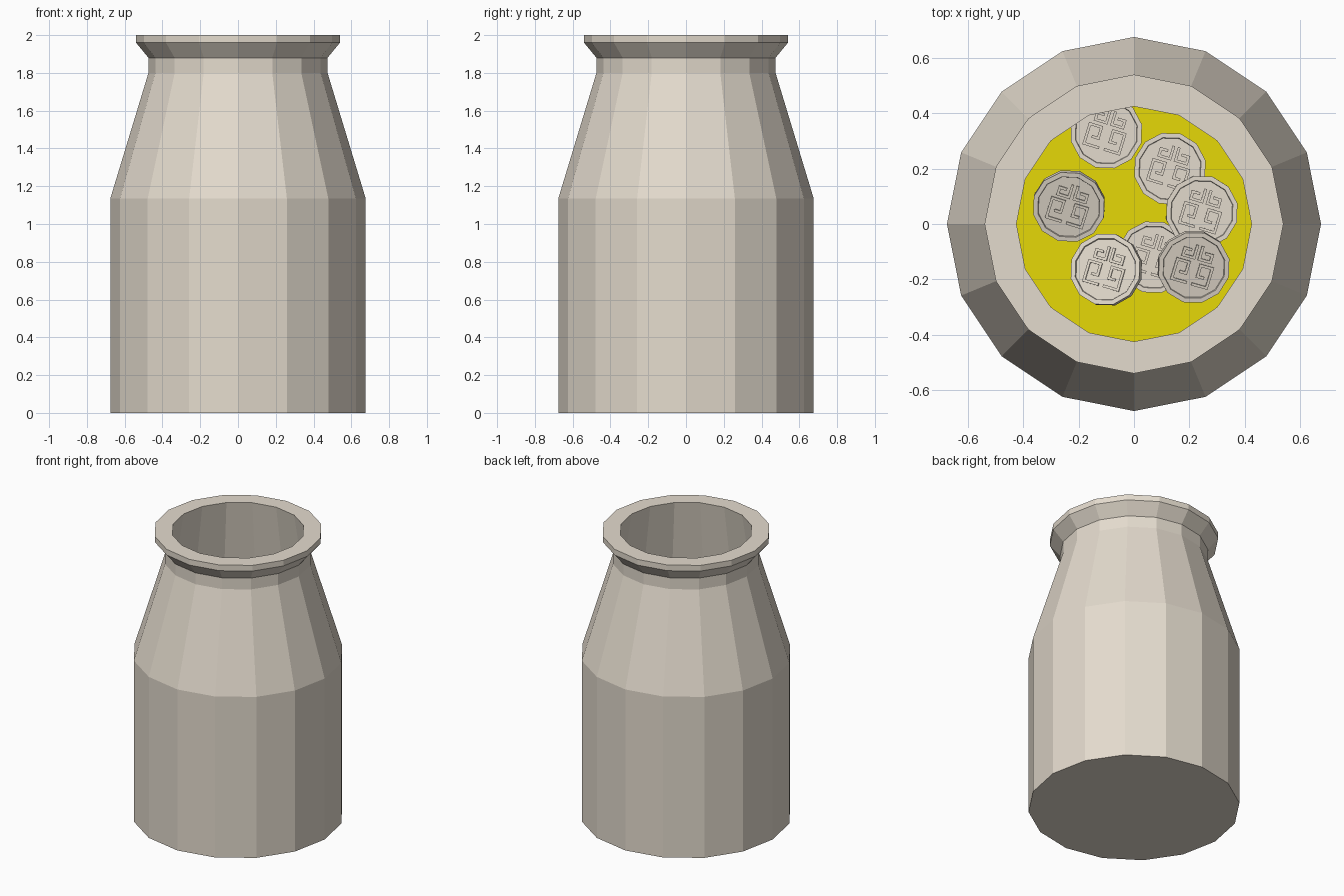
import bpy, bmesh, math
from mathutils import Matrix, Vector

if "Cube" in bpy.data.objects:
    bpy.data.objects.remove(bpy.data.objects["Cube"])


def material(name, rgb):
    m = bpy.data.materials.new(name)
    m.diffuse_color = (*rgb, 1)
    m.use_nodes = True
    m.node_tree.nodes["Principled BSDF"].inputs["Base Color"].default_value = m.diffuse_color
    return m


CLAY = material("warm stone", (0.775, 0.71, 0.615))
GOLD = material("yellow fill", (0.79, 0.69, 0.002))


def make_object(name, bm, mat):
    bmesh.ops.recalc_face_normals(bm, faces=bm.faces)
    mesh = bpy.data.meshes.new(name)
    bm.to_mesh(mesh)
    bm.free()
    mesh.materials.append(mat)
    ob = bpy.data.objects.new(name, mesh)
    bpy.context.collection.objects.link(ob)
    return ob


def lathe(bm, profile, sides):
    """Turn (radius, height) points about z, capping both ends."""
    rings = [[bm.verts.new((r * math.cos(math.tau * i / sides),
                            r * math.sin(math.tau * i / sides), z))
              for i in range(sides)] for r, z in profile]
    for a, b in zip(rings, rings[1:]):
        for i in range(sides):
            j = (i + 1) % sides
            bm.faces.new((a[i], a[j], b[j], b[i]))
    bm.faces.new(rings[0][::-1])
    bm.faces.new(rings[-1])


# Jar: faceted outside, flared lip, hollow inside with a straight sloping wall
bm = bmesh.new()
lathe(bm, [(0.676, 0), (0.676, 1.135), (0.474, 1.8), (0.474, 1.88),
           (0.54, 1.96), (0.54, 2.0), (0.425, 2.0), (0.60, 0.9), (0.60, 0.05)], 16)
make_object("jar", bm, CLAY)

# Fill: level surface inside the jar
LEVEL = 1.5
bm = bmesh.new()
bmesh.ops.create_circle(bm, cap_ends=True, segments=16, radius=0.505,
                        matrix=Matrix.Translation((0, 0, LEVEL)))
make_object("fill_surface", bm, GOLD)

# Coin ornament: a square key pattern, mirrored left and right
HOOK = [(0.014, -0.06), (0.066, -0.06), (0.066, 0.014), (0.022, 0.014),
        (0.022, -0.028), (0.042, -0.028)]
TOP_HOOK = [(0.010, 0.078), (0.010, 0.034), (0.052, 0.034), (0.052, 0.060), (0.030, 0.060)]


def bars(bm, path, z, width=0.010, height=0.012):
    for p, q in zip(path, path[1:]):
        p, q = Vector((*p, z)), Vector((*q, z))
        d = q - p
        mat = (Matrix.Translation((p + q) / 2)
               @ Matrix.Rotation(math.atan2(d.y, d.x), 4, "Z")
               @ Matrix.Diagonal((d.length + width, width, height, 1)))
        bmesh.ops.create_cube(bm, size=1, matrix=mat)


def coin(name, x, y, lift, tilt_x, tilt_y):
    bm = bmesh.new()
    # body with raised rim and sunken faces
    lathe(bm, [(0.113, -0.010), (0.115, -0.016), (0.132, -0.016),
               (0.132, 0.016), (0.115, 0.016), (0.113, 0.010)], 12)
    for side in (-1, 1):
        for path in (HOOK, TOP_HOOK):
            for z in (-0.010, 0.010):
                bars(bm, [(side * px, py) for px, py in path], z)
    ob = make_object(name, bm, CLAY)
    ob.matrix_world = (Matrix.Translation((x, y, LEVEL + lift))
                       @ Matrix.Rotation(math.radians(tilt_x), 4, "X")
                       @ Matrix.Rotation(math.radians(tilt_y), 4, "Y")
                       @ Matrix.Rotation(math.radians(-17), 4, "Z"))


# Coins: x, y, height above fill, tilt about x and y in degrees
COINS = [(-0.10, 0.33, 0.012, 0, 0), (0.13, 0.20, 0.012, 0, 0),
         (0.245, 0.045, 0.018, 1, 1), (-0.235, 0.065, 0.03, 14, -3),
         (-0.10, -0.165, 0.05, -6, -14), (0.07, -0.12, 0.012, 0, 0),
         (0.215, -0.155, 0.06, 10, 6)]
for n, c in enumerate(COINS, 1):
    coin(f"coin_{n}", *c)
